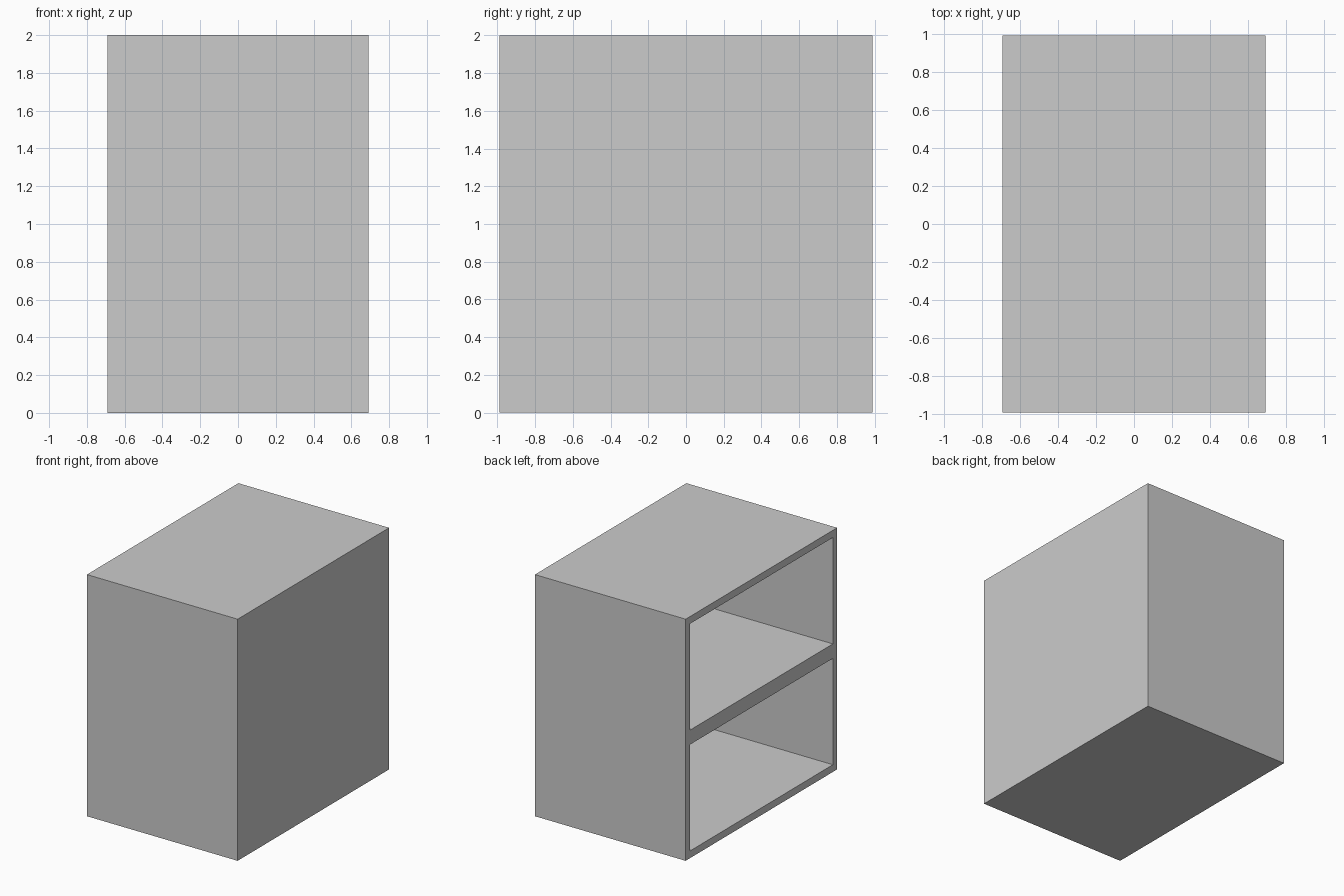
import bpy

# Remove the default object
cube = bpy.data.objects.get("Cube")
if cube:
    bpy.data.objects.remove(cube, do_unlink=True)

# Overall size and board thicknesses
W, D, H = 1.38, 1.98, 2.0
SIDE = 0.055
BOARD = 0.06

# Single painted colour
grey = bpy.data.materials.new("light_grey")
grey.use_nodes = True
colour = (0.6, 0.6, 0.6, 1)
grey.diffuse_color = colour
grey.node_tree.nodes["Principled BSDF"].inputs["Base Color"].default_value = colour


def box(name, low, high):
    """Axis-aligned box between two corners."""
    bpy.ops.mesh.primitive_cube_add(size=1)
    ob = bpy.context.object
    ob.name = name
    for v in ob.data.vertices:
        v.co = [h if c > 0 else l for c, l, h in zip(v.co, low, high)]
    ob.data.materials.append(grey)
    return ob


# Solid cabinet body
cabinet = box("cabinet", (-W / 2, -D / 2, 0), (W / 2, D / 2, H))

# Two compartments opening on the right side, leaving a thick middle shelf
for name, base in (("lower_compartment", 0), ("upper_compartment", H / 2)):
    cutter = box(name + "_cutter",
                 (-W, -D / 2 + SIDE, base + BOARD),
                 (W / 2 - SIDE, D / 2 - SIDE, base + H / 2 - BOARD))
    cutter.hide_render = True
    cut = cabinet.modifiers.new(name, 'BOOLEAN')
    cut.operation = 'DIFFERENCE'
    cut.solver = 'EXACT'
    cut.object = cutter
    bpy.context.view_layer.objects.active = cabinet
    bpy.ops.object.modifier_apply(modifier=cut.name)
    bpy.data.objects.remove(cutter, do_unlink=True)
